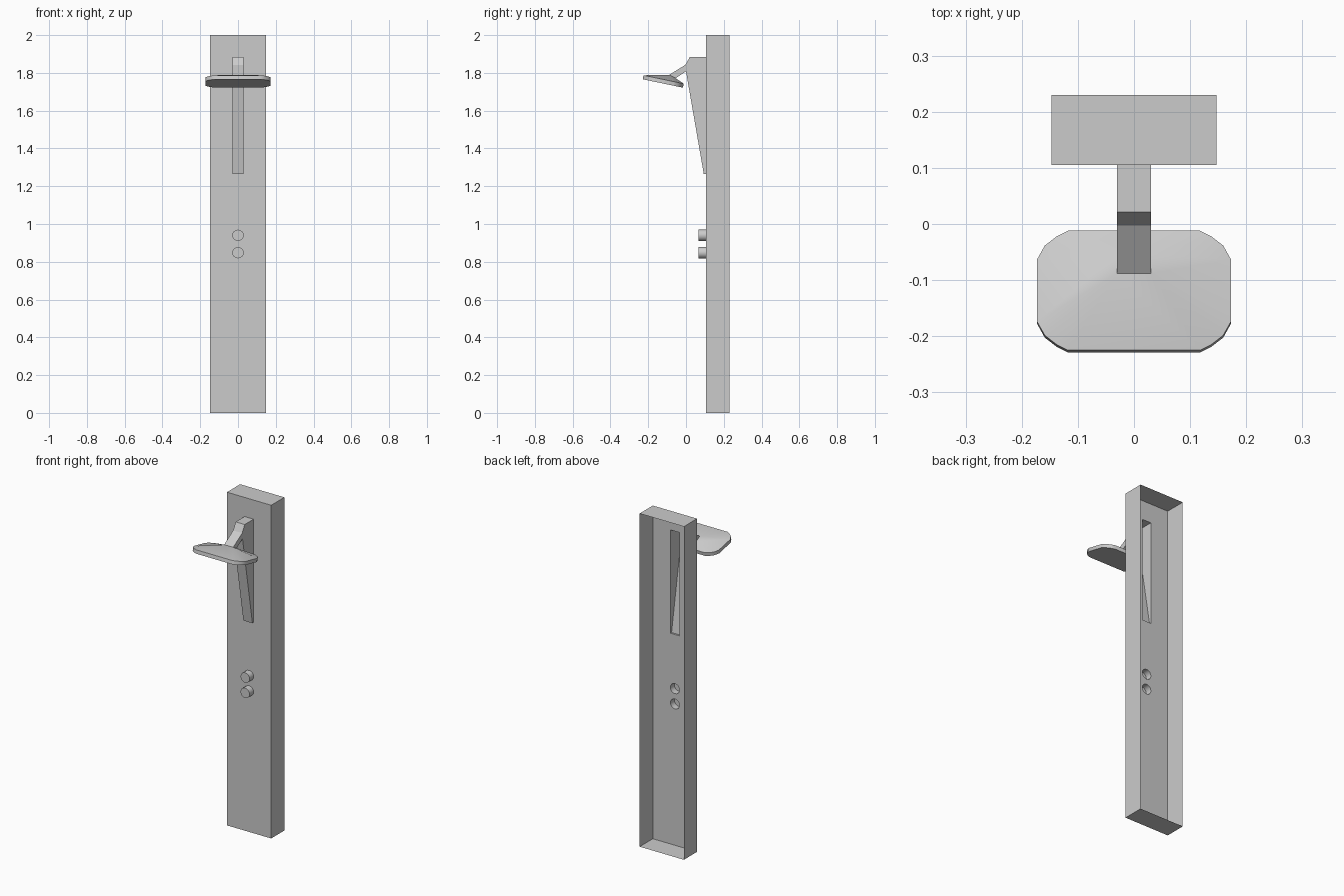
import bpy, bmesh, math
from mathutils import Vector

if "Cube" in bpy.data.objects:
    bpy.data.objects.remove(bpy.data.objects["Cube"])


def finish(bm, name, smooth=None):
    bmesh.ops.recalc_face_normals(bm, faces=bm.faces[:])
    me = bpy.data.meshes.new(name)
    bm.to_mesh(me)
    bm.free()
    ob = bpy.data.objects.new(name, me)
    bpy.context.collection.objects.link(ob)
    if smooth:
        bpy.ops.object.select_all(action='DESELECT')
        ob.select_set(True)
        bpy.context.view_layer.objects.active = ob
        bpy.ops.object.shade_smooth_by_angle(angle=math.radians(smooth))
    return ob


def ring(bm, pts):
    return [bm.verts.new(p) for p in pts]


def bridge(bm, a, b):
    n = len(a)
    for i in range(n):
        bm.faces.new((a[i], a[(i + 1) % n], b[(i + 1) % n], b[i]))


def rect(w, z0, z1, y):
    return [(-w, y, z0), (w, y, z0), (w, y, z1), (-w, y, z1)]


def circle(z, y, r=0.03, n=16):
    return [(r * math.cos(2 * math.pi * i / n), y,
             z + r * math.sin(2 * math.pi * i / n)) for i in range(n)]


FRONT, BACK = 0.105, 0.23
BUTTONS = {"upper_button": 0.94, "lower_button": 0.848}

# Panel: open-backed shell, its front pierced where arm and buttons attach
bm = bmesh.new()
outer = ring(bm, rect(0.147, 0, 2, FRONT))
loops = [outer, ring(bm, rect(0.03, 1.265, 1.885, FRONT))]
loops += [ring(bm, circle(z, FRONT)) for z in BUTTONS.values()]
edges = [bm.edges.new((l[i - 1], l[i])) for l in loops for i in range(len(l))]
bmesh.ops.triangle_fill(bm, use_beauty=True, use_dissolve=False,
                        edges=edges, normal=(0, -1, 0))
bridge(bm, outer, ring(bm, rect(0.147, 0, 2, BACK)))
finish(bm, "panel")

# Buttons: hollow caps
for name, z in BUTTONS.items():
    bm = bmesh.new()
    cap = ring(bm, circle(z, 0.067))
    bm.faces.new(cap)
    bridge(bm, cap, ring(bm, circle(z, FRONT)))
    finish(bm, name, 30)

# Arm: hollow side profile (y, z), open at the panel and at the head
profile = [(FRONT, 1.885), (0.021, 1.885), (-0.003, 1.843), (-0.088, 1.79),
           (-0.055, 1.772), (0.0, 1.808), (0.094, 1.265), (FRONT, 1.265)]
bm = bmesh.new()
left, right = (ring(bm, [(x, y, z) for y, z in profile]) for x in (-0.03, 0.03))
for side in (left, right):
    bm.faces.new(side)
for i in (0, 1, 2, 4, 5, 6):
    bm.faces.new((left[i], left[i + 1], right[i + 1], right[i]))
finish(bm, "shower_arm")

# Head: tilted rounded plate with a top rising to the arm
corner = [(0.173, 0.055), (0.159, 0.08), (0.137, 0.097), (0.118, 0.1065)]
outline = corner + [(-x, y) for x, y in reversed(corner)]
outline += [(-x, -y) for x, y in outline]


def tilted(lift, dy):
    return [(x, -0.1225 + y + dy, 1.744 - 0.208 * y + lift) for x, y in outline]


bm = bmesh.new()
low = ring(bm, tilted(0, 0))
rim = ring(bm, tilted(0.021, 0.004))
bm.faces.new(low)
bridge(bm, low, rim)
neck = ring(bm, [(0.03, -0.055, 1.772), (-0.03, -0.055, 1.772),
                 (-0.03, -0.088, 1.79), (0.03, -0.088, 1.79)])
for c in range(4):
    for k in range(3):
        bm.faces.new((neck[c], rim[c * 4 + k], rim[c * 4 + k + 1]))
    bm.faces.new((neck[c], rim[c * 4 + 3], rim[(c * 4 + 4) % 16], neck[(c + 1) % 4]))
finish(bm, "shower_head", 30)
